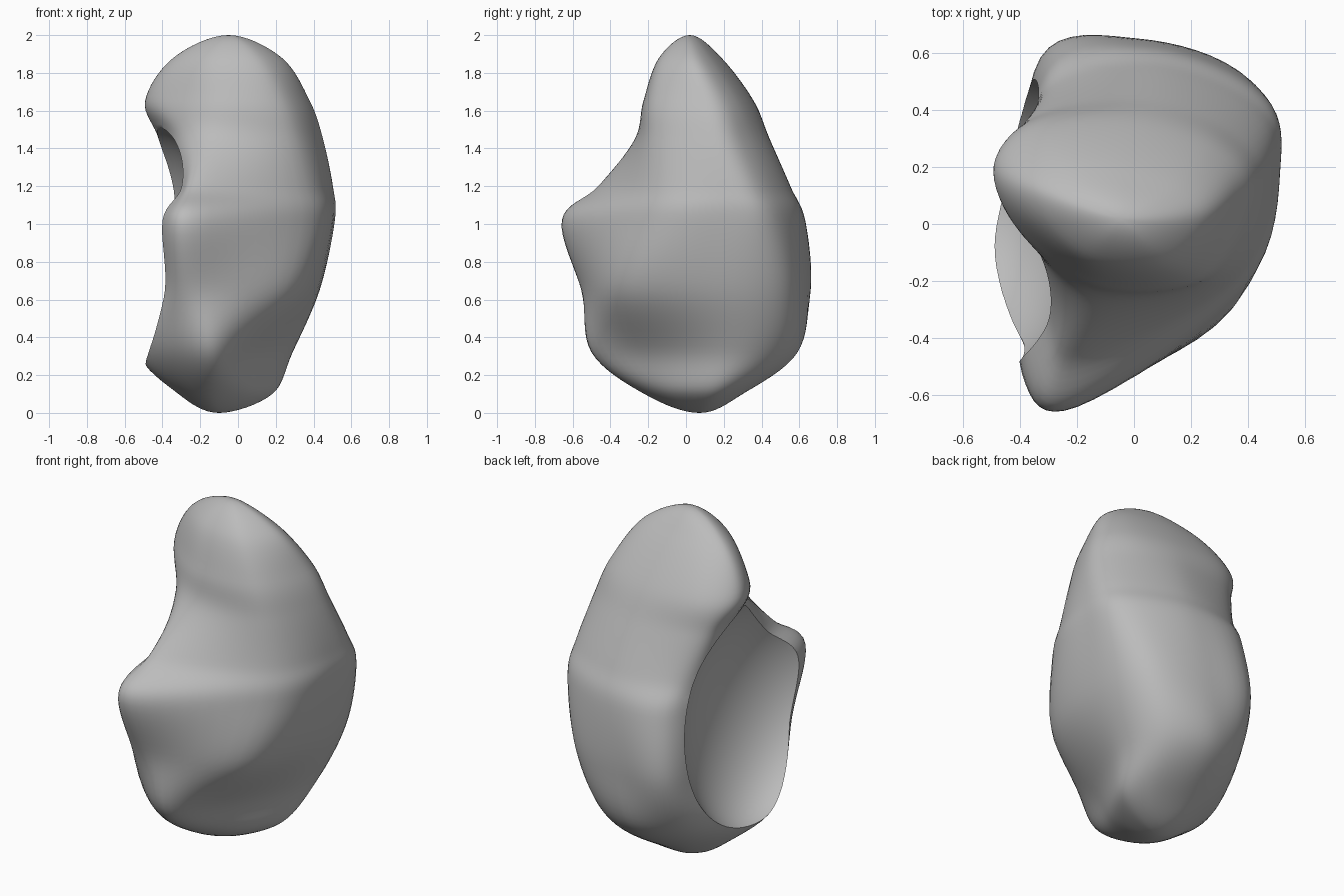
import bpy
import bmesh
from math import radians
from mathutils import Vector, Matrix

old = bpy.data.objects.get("Cube")
if old:
    bpy.data.objects.remove(old, do_unlink=True)

STEPS = 8    # samples between neighbouring control points
SIDES = 8    # control points around each section


def section(z, *points):
    """One horizontal cross-section, counter-clockwise from the +x side."""
    return [Vector((x, y, z)) for x, y in points]


def spline(a, b, c, d, t):
    """Smooth curve from b to c, guided by a and d."""
    return 0.5 * (2 * b + (c - a) * t + (2 * a - 5 * b + 4 * c - d) * t ** 2
                  + (3 * b - a - 3 * c + d) * t ** 3)


def smooth_ring(ring):
    n = len(ring)
    return [spline(ring[i - 1], ring[i], ring[(i + 1) % n], ring[(i + 2) % n], s / STEPS)
            for i in range(n) for s in range(STEPS)]


def across(ring):
    """The same ring seen from the far side of a pole, so the dome closes smoothly."""
    half = len(ring) // 2
    return ring[half:] + ring[:half]


def make_material(name, colour):
    mat = bpy.data.materials.new(name)
    mat.use_nodes = True
    mat.diffuse_color = colour
    mat.node_tree.nodes["Principled BSDF"].inputs["Base Color"].default_value = colour
    return mat


def make_object(name, bm):
    mesh = bpy.data.meshes.new(name)
    bm.to_mesh(mesh)
    bm.free()
    obj = bpy.data.objects.new(name, mesh)
    bpy.context.collection.objects.link(obj)
    return obj


# Cross-sections: domed base, flared middle with a forward knob, leaning top lobe
sections = [
    section(0, *[(-.1, .07)] * SIDES),
    section(.1, (.18, .13), (.11, .26), (-.05, .3), (-.2, .26),
            (-.31, .1), (-.28, -.1), (-.14, -.22), (.05, -.1)),
    section(.32, (.28, .2), (.22, .48), (-.05, .59), (-.32, .45),
            (-.49, .1), (-.49, -.17), (-.16, -.5), (.07, -.24)),
    section(.65, (.43, .2), (.35, .53), (0, .65), (-.33, .58),
            (-.4, 0), (-.38, -.44), (-.17, -.55), (.29, -.33)),
    section(1.02, (.51, .22), (.44, .47), (.08, .62), (-.3, .55),
            (-.39, 0), (-.39, -.52), (-.2, -.64), (.39, -.22)),
    section(1.2, (.5, .2), (.42, .41), (.08, .55), (-.29, .48),
            (-.37, .2), (-.3, -.32), (-.18, -.46), (.36, -.19)),
    section(1.45, (.45, .15), (.34, .33), (.05, .44), (-.31, .4),
            (-.42, .24), (-.31, -.14), (-.1, -.27), (.3, -.18)),
    section(1.65, (.38, .1), (.28, .26), (0, .35), (-.33, .34),
            (-.49, .2), (-.4, -.02), (-.12, -.21), (.23, -.18)),
    section(1.88, (.23, .02), (.16, .12), (-.04, .18), (-.23, .18),
            (-.34, .12), (-.29, .0), (-.13, -.12), (.1, -.13)),
    section(2, *[(-.05, .02)] * SIDES),
]

# Interpolate between the sections, mirroring past both poles
rings = [smooth_ring(s) for s in sections]
rings = [across(rings[1])] + rings + [across(rings[-2])]
rows = []
for i in range(1, len(rings) - 2):
    for s in range(STEPS):
        rows.append([spline(a, b, c, d, s / STEPS) for a, b, c, d in zip(*rings[i - 1:i + 3])])
base_tip, top_tip = rows.pop(0)[0], rings[-2][0]

# Skin the rows into a closed body
bm = bmesh.new()
loops = [[bm.verts.new(p) for p in row] for row in rows]
count = len(loops[0])
base_vert, top_vert = bm.verts.new(base_tip), bm.verts.new(top_tip)
for k in range(count):
    n = (k + 1) % count
    for low, high in zip(loops, loops[1:]):
        bm.faces.new((low[k], low[n], high[n], high[k]))
    bm.faces.new((base_vert, loops[0][n], loops[0][k]))
    bm.faces.new((top_vert, loops[-1][k], loops[-1][n]))
bmesh.ops.recalc_face_normals(bm, faces=bm.faces)
body = make_object("pebble_body", bm)
body.data.materials.append(make_material("plain grey", (0.5, 0.5, 0.5, 1)))

# Hollow cup scooped from the -x side
bm = bmesh.new()
bmesh.ops.create_icosphere(bm, subdivisions=5, radius=1)
bm.transform(Matrix.Translation((-.52, .03, .89)) @ Matrix.Rotation(radians(10), 4, "X")
             @ Matrix.Diagonal((.36, .54, .66, 1)))
cutter = make_object("hollow_cutter", bm)
cutter.hide_render = True

bpy.ops.object.select_all(action="DESELECT")
bpy.context.view_layer.objects.active = body
body.select_set(True)
cut = body.modifiers.new("hollow", "BOOLEAN")
cut.operation = "DIFFERENCE"
cut.solver = "EXACT"
cut.object = cutter
bpy.ops.object.modifier_apply(modifier=cut.name)
bpy.data.objects.remove(cutter, do_unlink=True)

# Smooth skin with a crisp rim around the hollow
bpy.ops.object.shade_smooth_by_angle(angle=radians(35))
